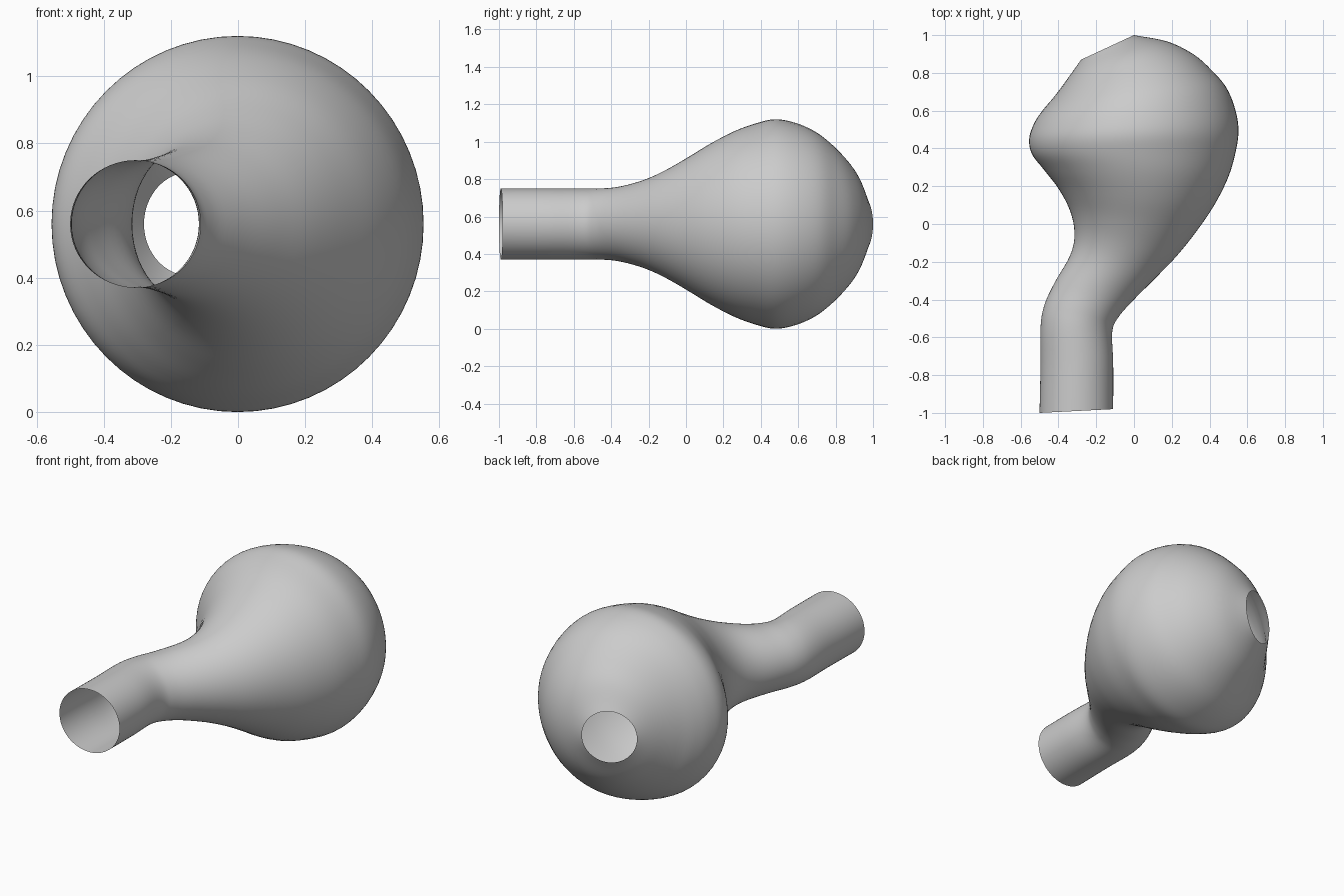
import bpy
import bmesh
from math import cos, sin, pi
from mathutils import Vector

default_cube = bpy.data.objects.get("Cube")
if default_cube:
    bpy.data.objects.remove(default_cube, do_unlink=True)

SIDES = 64
STEPS = 5
AXIS_HEIGHT = 0.56

# Cross-sections from the neck mouth to the far opening:
# right edge x, y, then left edge x, y, then half height
SECTIONS = [
    (-.5, -1, -.11, -.98, .19),
    (-.495, -.75, -.11, -.74, .19),
    (-.495, -.55, -.115, -.57, .19),
    (-.475, -.43, -.08, -.49, .19),
    (-.42, -.31, 0, -.4, .2),
    (-.34, -.17, .12, -.28, .235),
    (-.315, -.06, .23, -.165, .285),
    (-.335, .06, .33, -.04, .355),
    (-.395, .18, .425, .1, .435),
    (-.475, .285, .5, .25, .5),
    (-.54, .37, .54, .39, .54),
    (-.555, .45, .553, .5, .56),
    (-.53, .53, .535, .61, .545),
    (-.485, .6, .49, .72, .51),
    (-.43, .665, .42, .805, .46),
    (-.38, .73, .32, .895, .385),
    (-.33, .8, .18, .965, .29),
    (-.28, .87, 0, 1, .155),
]


def smooth_sections(sections, steps):
    """Pass a smooth curve through every section value."""
    keys = [Vector(section) for section in sections]
    padded = [keys[0] * 2 - keys[1]] + keys + [keys[-1] * 2 - keys[-2]]
    result = []
    for before, start, end, after in zip(padded, padded[1:], padded[2:], padded[3:]):
        for step in range(steps):
            t = step / steps
            linear = (end - before) * t
            square = (before * 2 - start * 5 + end * 4 - after) * t ** 2
            cube = (start * 3 - before - end * 3 + after) * t ** 3
            result.append(start + (linear + square + cube) / 2)
    return result + [keys[-1]]


def add_ring(bm, section):
    """Upright, tilted ellipse spanning the two edge points."""
    right_x, right_y, left_x, left_y, half_height = section
    right = Vector((right_x, right_y, AXIS_HEIGHT))
    left = Vector((left_x, left_y, AXIS_HEIGHT))
    centre = (right + left) / 2
    across = (left - right) / 2
    up = Vector((0, 0, half_height))
    angles = [2 * pi * i / SIDES for i in range(SIDES)]
    return [bm.verts.new(centre + across * cos(a) + up * sin(a)) for a in angles]


def make_material(name, colour):
    material = bpy.data.materials.new(name)
    material.use_nodes = True
    material.diffuse_color = colour
    shader = material.node_tree.nodes["Principled BSDF"]
    shader.inputs["Base Color"].default_value = colour
    return material


# Hollow bulb with a bent neck, open at both ends
bm = bmesh.new()
rings = [add_ring(bm, section) for section in smooth_sections(SECTIONS, STEPS)]
for ring, following in zip(rings, rings[1:]):
    for i in range(SIDES):
        j = (i + 1) % SIDES
        bm.faces.new((ring[i], following[i], following[j], ring[j]))

# Turn the faces outward
bm.normal_update()
widest = max(bm.faces, key=lambda face: face.calc_center_median().z)
if widest.normal.z < 0:
    bmesh.ops.reverse_faces(bm, faces=bm.faces[:])

mesh = bpy.data.meshes.new("bulb_with_neck")
bm.to_mesh(mesh)
bm.free()
mesh.materials.append(make_material("light grey", (0.6, 0.6, 0.6, 1)))
mesh.shade_smooth()
bulb = bpy.data.objects.new("bulb_with_neck", mesh)
bpy.context.collection.objects.link(bulb)
